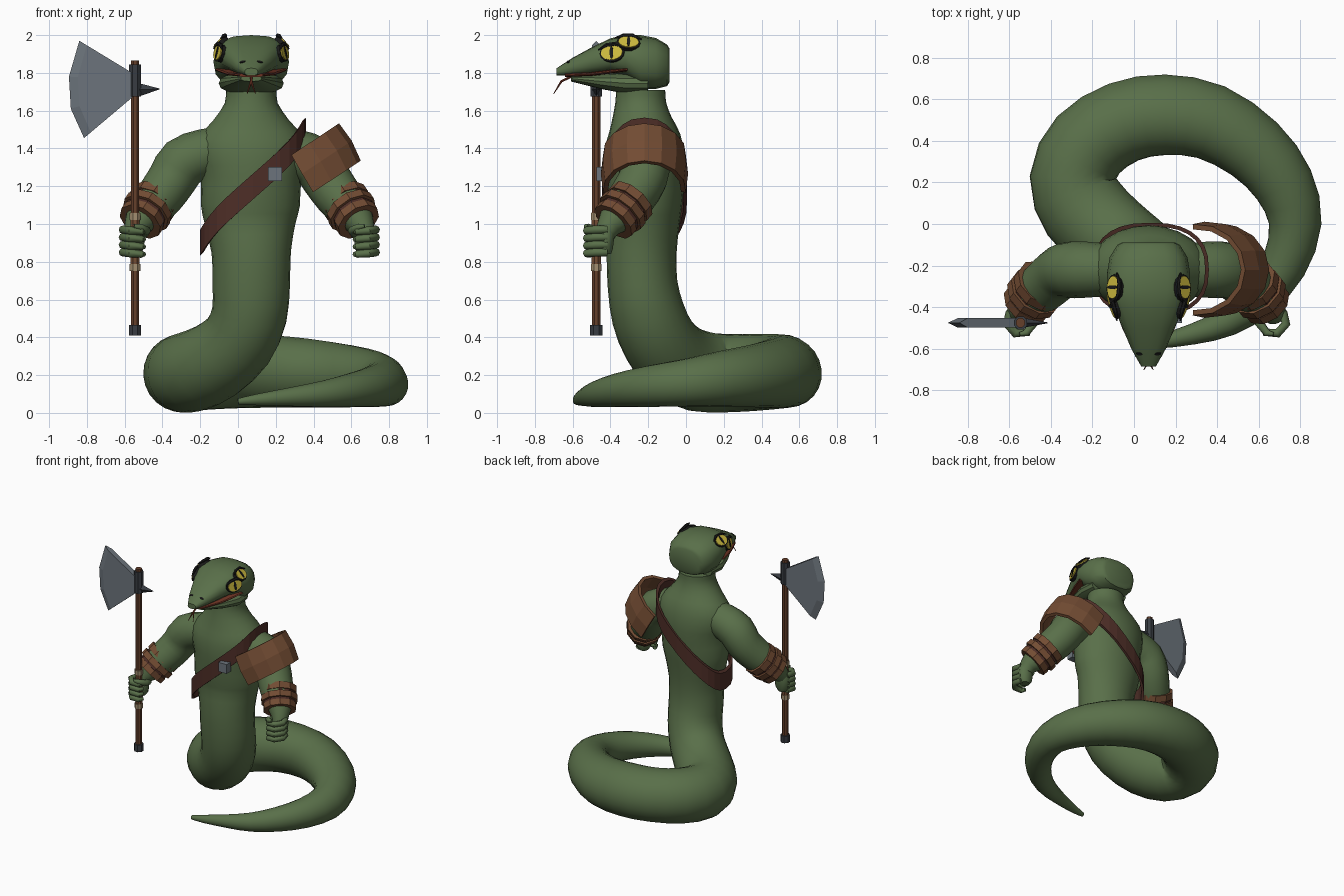
import bpy, bmesh, math
from mathutils import Vector, Matrix
from mathutils.bvhtree import BVHTree

old = bpy.data.objects.get("Cube")
if old:
    bpy.data.objects.remove(old, do_unlink=True)


def material(name, *rgb):
    m = bpy.data.materials.new(name)
    m.use_nodes = True
    m.diffuse_color = (*rgb, 1)
    m.node_tree.nodes["Principled BSDF"].inputs["Base Color"].default_value = (*rgb, 1)
    return m


SKIN = material("green_scales", .1, .16, .067)
LEATHER = material("brown_leather", .17, .072, .033)
STRAP = material("dark_leather", .075, .027, .02)
WOOD = material("wood", .13, .05, .024)
STEEL = material("steel", .15, .175, .2)
IRON = material("dark_iron", .04, .046, .055)
CLOTH = material("pale_cloth", .36, .27, .16)
YELLOW = material("yellow_eye", .62, .5, .05)
BLACK = material("black", .01, .01, .01)
RED = material("mouth_red", .16, .035, .018)

AXIS = 0.06  # x of the body's own mirror plane


def skin(name, rings, mat, smooth=0, closed=False):
    """Bridge rings of points into a mesh, capped unless closed into a loop."""
    bm = bmesh.new()
    vs = [[bm.verts.new(p) for p in r] for r in rings]
    n = len(vs[0])
    pairs = list(zip(vs, vs[1:])) + ([(vs[-1], vs[0])] if closed else [])
    for a, b in pairs:
        for i in range(n):
            j = (i + 1) % n
            bm.faces.new((a[i], a[j], b[j], b[i]))
    if not closed:
        bm.faces.new(vs[0])
        bm.faces.new(vs[-1])
    bmesh.ops.recalc_face_normals(bm, faces=bm.faces)
    me = bpy.data.meshes.new(name)
    bm.to_mesh(me)
    bm.free()
    me.materials.append(mat)
    ob = bpy.data.objects.new(name, me)
    bpy.context.collection.objects.link(ob)
    if smooth:
        bpy.ops.object.select_all(action='DESELECT')
        ob.select_set(True)
        bpy.context.view_layer.objects.active = ob
        bpy.ops.object.shade_smooth_by_angle(angle=math.radians(smooth))
    return ob


def refine(secs, sub):
    """Catmull-Rom interpolation of section tuples."""
    out = []
    for i in range(len(secs) - 1):
        q = [secs[max(i - 1, 0)], secs[i], secs[i + 1], secs[min(i + 2, len(secs) - 1)]]
        for k in range(sub):
            t = k / sub
            out.append(tuple(b + .5 * t * (c - a + t * (2 * a - 5 * b + 4 * c - d + t * (3 * (b - c) + d - a)))
                             for a, b, c, d in zip(*q)))
    return out + [secs[-1]]


def loft(name, secs, mat, n=16, smooth=0, sub=1, side=(1, 0, 0), along=None, power=1.0, turn=0):
    """Sweep an ellipse through sections (x, y, z, width radius, depth radius)."""
    secs = refine([s if len(s) == 5 else (*s, s[3]) for s in secs], sub)
    pts = [Vector(s[:3]) for s in secs]
    a, rings = Vector(side), []
    for i, s in enumerate(secs):
        t = Vector(along) if along else pts[min(i + 1, len(pts) - 1)] - pts[max(i - 1, 0)]
        t.normalize()
        a = (a - t * a.dot(t)).normalized()
        b = t.cross(a)
        ring = []
        for k in range(n):
            w = 2 * math.pi * (k + turn) / n
            c, d = (math.copysign(abs(f) ** power, f) for f in (math.cos(w), math.sin(w)))
            ring.append(pts[i] + a * c * s[3] + b * d * s[4])
        rings.append(ring)
    return skin(name, rings, mat, smooth)


def mirrored(p, sign):
    """sign -1 keeps the right side, +1 flips to the left side."""
    return (p[0] if sign < 0 else 2 * AXIS - p[0], *p[1:])


# Neck, torso and coiled tail in one sweep
loft("body", [
    (.07, -.24, 1.71, .135, .13), (.07, -.24, 1.64, .14, .135), (.07, -.235, 1.55, .2, .16),
    (.07, -.225, 1.46, .275, .195), (.07, -.22, 1.36, .29, .212), (.07, -.22, 1.25, .265, .212),
    (.065, -.22, 1.1, .262, .2), (.065, -.222, 1, .24, .187), (.07, -.235, .85, .21, .185),
    (.07, -.23, .68, .205, .185), (.06, -.2, .52, .2, .195), (0, -.14, .38, .2, .2),
    (-.12, -.05, .275, .21, .21), (-.24, .07, .22, .215, .215), (-.295, .22, .21, .207, .207),
    (-.22, .38, .215, .203, .203), (-.05, .49, .22, .195, .2), (.15, .525, .22, .187, .2),
    (.37, .49, .21, .178, .19), (.58, .36, .195, .163, .17), (.72, .19, .18, .145, .15),
    (.775, 0, .16, .122, .13), (.72, -.2, .14, .108, .11), (.6, -.36, .12, .09, .09),
    (.45, -.47, .1, .07, .07), (.28, -.53, .085, .05, .05), (.1, -.57, .07, .03, .03),
    (0, -.58, .06, .016, .016)], SKIN, n=24, smooth=50, sub=2)

# Arms, hands and bracers
arm = [(0, -.22, 1.42, .11), (-.17, -.22, 1.375, .13), (-.29, -.22, 1.325, .137), (-.35, -.23, 1.235, .13),
       (-.41, -.28, 1.15, .125), (-.48, -.34, 1.07, .112), (-.54, -.41, .985, .065), (-.55, -.43, .94, .055)]
cuff_mid, cuff_dir = Vector((-.48, -.335, 1.07)), Vector((-.45, -.58, -.68)).normalized()
for sign, label in ((-1, "right"), (1, "left")):
    loft(label + "_arm", [mirrored(s, sign) for s in arm], SKIN, smooth=50, sub=2, side=(0, 1, 0))
    palm = [(-.555, -.43, .84, .035, .035), (-.555, -.43, .87, .058, .045),
            (-.555, -.425, .95, .06, .05), (-.55, -.42, 1, .04, .04)]
    loft(label + "_palm", [mirrored(s, sign) for s in palm], SKIN, n=10, smooth=50)
    for f in range(4):
        z = .85 + f * .04
        finger = [(-.595, -.42, z, .021), (-.61, -.48, z, .022), (-.57, -.525, z - .005, .022),
                  (-.51, -.52, z - .01, .019), (-.5, -.49, z - .01, .014)]
        loft(f"{label}_finger_{f + 1}", [mirrored(s, sign) for s in finger], SKIN, n=8, smooth=50, side=(0, 0, 1))
    thumb = [(-.5, -.42, .95, .026), (-.485, -.48, .965, .024), (-.52, -.525, .985, .018), (-.55, -.53, .99, .01)]
    loft(label + "_thumb", [mirrored(s, sign) for s in thumb], SKIN, n=8, smooth=50, side=(0, 0, 1))
    start = -.09
    for i, (length, r, mat) in enumerate(((.05, .132, LEATHER), (.018, .12, STRAP), (.045, .136, LEATHER),
                                          (.018, .118, STRAP), (.045, .122, LEATHER))):
        ends = [cuff_mid + cuff_dir * t for t in (start, start + length)]
        loft(f"{label}_bracer_band_{i + 1}", [mirrored((*e, r), sign) for e in ends], mat, n=10, side=(0, 0, 1))
        start += length

# Arched shoulder guard around the left upper arm
centre, out = Vector((.36, -.22, 1.28)), Vector((.83, 0, .55))
down = Vector((.5, 0, -.86))
rings = []
for k in range(9):
    w = math.radians(-95 + k * 190 / 8)
    ring = []
    for t, bulge in ((-.115, 0), (0, .012), (.115, 0), (.115, -.025), (0, -.018), (-.115, -.025)):
        ring.append(centre + down * t + out * math.cos(w) * (.28 + bulge)
                    + Vector((0, math.sin(w) * (.22 + bulge), 0)))
    rings.append(ring)
skin("shoulder_guard", rings, LEATHER)

# Diagonal chest strap with buckle
rings = []
for k in range(28):
    w = 2 * math.pi * k / 28
    c, s = (math.copysign(abs(f) ** .8, f) for f in (math.cos(w), math.sin(w)))
    ring = []
    for grow, dz in ((0, -.068), (.018, -.068), (.018, .068), (0, .068)):
        x = .08 + (.262 + grow) * c
        ring.append((x, -.22 + (.208 + grow) * s, 1.19 + .88 * (x - .07) + .05 * c ** 5 + dz))
    rings.append(ring)
skin("chest_strap", rings, STRAP, closed=True)
loft("buckle", [(.195, -.42, 1.265, .052), (.195, -.475, 1.265, .052)], STEEL, n=4, turn=.5)


# Head: sections given as (y, half width, bottom, top)
def head_part(name, rows, mat, n=16, power=.8):
    secs = [(.07, y, (lo + hi) / 2, w, (hi - lo) / 2) for y, w, lo, hi in rows]
    return loft(name, secs, mat, n=n, smooth=35, along=(0, 1, 0), power=power)


head = head_part("head", [(-.685, .035, 1.785, 1.825), (-.6, .083, 1.785, 1.88), (-.5, .125, 1.79, 1.935),
                          (-.4, .168, 1.8, 1.983), (-.32, .195, 1.78, 2), (-.24, .2, 1.715, 2),
                          (-.16, .187, 1.715, 1.985), (-.1, .15, 1.73, 1.95), (-.088, .125, 1.75, 1.93)], SKIN)
head_part("jaw", [(-.61, .055, 1.755, 1.785), (-.45, .13, 1.715, 1.795), (-.32, .172, 1.69, 1.8),
                  (-.2, .16, 1.69, 1.8)], SKIN)
head_part("mouth_line", [(-.64, .062, 1.778, 1.798), (-.5, .127, 1.784, 1.804), (-.4, .165, 1.796, 1.818),
                         (-.31, .192, 1.808, 1.826)], RED, power=.5)

# Eyes, brows and nostrils seated on the head surface
tree = BVHTree.FromPolygons([v.co for v in head.data.vertices], [p.vertices[:] for p in head.data.polygons])
for sign, label in ((-1, "right"), (1, "left")):
    for row, y, z, wide, tall in (("lower", -.39, 1.905, .06, .04), ("upper", -.305, 1.957, .055, .04)):
        spot, normal, _, _ = tree.ray_cast(Vector((sign, y, z)), Vector((-sign, 0, 0)))
        if normal.x * sign < 0:
            normal = -normal
        for part, kw, kt, h, mat in (("rim", 1.15, 1.2, .008, BLACK), ("eye", 1, 1, .014, YELLOW),
                                     ("pupil", .16, .85, .018, BLACK)):
            ends = [(*(spot + normal * d), wide * kw, tall * kt) for d in (-.025, h)]
            loft(f"{label}_{row}_{part}", ends, mat, n=14, side=(0, 1, 0))
        fore = Vector((0, -1, 0))
        fore = (fore - normal * fore.dot(normal)).normalized()
        up = normal.cross(fore)
        up = up if up.z > 0 else -up
        brow = [(-.07, .022, .004), (-.02, .046, .012), (.03, .042, .011), (.075, .02, .003)]
        loft(f"{label}_{row}_brow", [(*(spot + normal * .012 + fore * f + up * u), r) for f, u, r in brow],
             BLACK, n=6, side=normal)
    spot, normal, _, _ = tree.ray_cast(Vector((.07 + sign * .045, -1, 1.858)), Vector((0, 1, 0)))
    if spot:
        normal = normal if normal.y < 0 else -normal
        loft(label + "_nostril", [(*(spot + normal * d), .016, .008) for d in (-.01, .004)], BLACK, n=8)
    # One prong of the forked tongue
    loft(label + "_tongue_prong", [(.07, -.6, 1.785, .008), (.07, -.66, 1.755, .007),
                                   (.07 + sign * .022, -.7, 1.69, .002)], RED, n=6)

# Axe: shaft, grip, fittings, blade and back spike
AX, AY = -.545, -.475


def rod(name, lo, hi, r, mat, n=8):
    loft(name, [(AX, AY, lo, r), (AX, AY, hi, r)], mat, n=n, turn=.5)


rod("axe_shaft", .42, 1.865, .024, WOOD)
rod("axe_pommel", .41, .465, .035, IRON)
rod("axe_collar", 1.675, 1.845, .034, IRON)
rod("axe_grip", .76, 1.06, .026, LEATHER)
for i, z in enumerate((.77, .845, .945, 1.04)):
    rod(f"grip_wrap_{i + 1}", z - .018, z + .018, .031, CLOTH)
rings = []
for root_z, edge_x, edge_z in ((1.8, -.84, 1.97), (1.76, -.895, 1.78), (1.71, -.885, 1.61), (1.67, -.815, 1.455)):
    root, edge = Vector((-.56, AY, root_z)), Vector((edge_x, AY, edge_z))
    inner, thick = root.lerp(edge, .86), Vector((0, .022, 0))
    rings.append([root + thick, inner + thick, edge, inner - thick, root - thick])
skin("axe_blade", rings, STEEL)
loft("axe_spike", [(-.54, AY, 1.71, .04, .025), (-.415, AY, 1.715, .002)], IRON, n=4, side=(0, 0, 1))
